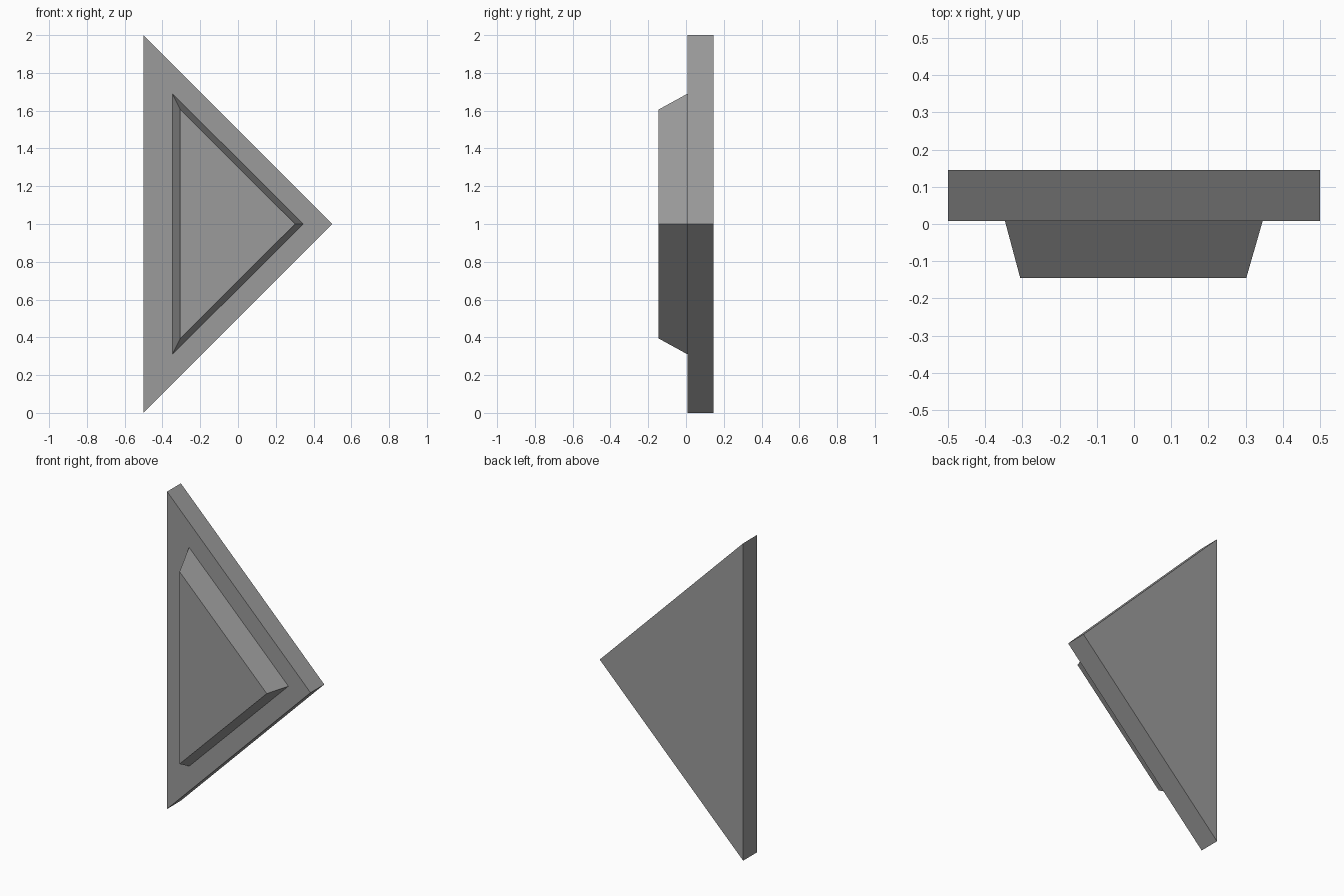
import bpy, bmesh

if "Cube" in bpy.data.objects:
    bpy.data.objects.remove(bpy.data.objects["Cube"])

# Dark grey shared by both parts
dark_grey = bpy.data.materials.new("dark_grey")
dark_grey.diffuse_color = (0.33, 0.33, 0.33, 1)
dark_grey.use_nodes = True
dark_grey.node_tree.nodes["Principled BSDF"].inputs["Base Color"].default_value = dark_grey.diffuse_color


def triangle(left, right, half_height, y):
    """Right-pointing triangle centred on z = 1 at depth y."""
    return [(left, y, 1 - half_height), (right, y, 1), (left, y, 1 + half_height)]


def loft(name, front, back):
    """Closed solid between two matching outlines."""
    bm = bmesh.new()
    a = [bm.verts.new(p) for p in front]
    b = [bm.verts.new(p) for p in back]
    bm.faces.new(a)
    bm.faces.new(b[::-1])
    for i in range(len(a)):
        j = (i + 1) % len(a)
        bm.faces.new((a[j], a[i], b[i], b[j]))
    bmesh.ops.recalc_face_normals(bm, faces=bm.faces)
    mesh = bpy.data.meshes.new(name)
    bm.to_mesh(mesh)
    bm.free()
    mesh.materials.append(dark_grey)
    obj = bpy.data.objects.new(name, mesh)
    bpy.context.collection.objects.link(obj)
    return obj


# Flat triangular plate at the back
loft("back_plate",
     triangle(-0.5, 0.5, 1.0, 0.008),
     triangle(-0.5, 0.5, 1.0, 0.145))

# Raised panel with sloping sides on the front
loft("raised_panel",
     triangle(-0.306, 0.302, 0.606, -0.145),
     triangle(-0.347, 0.346, 0.69, 0.008))
